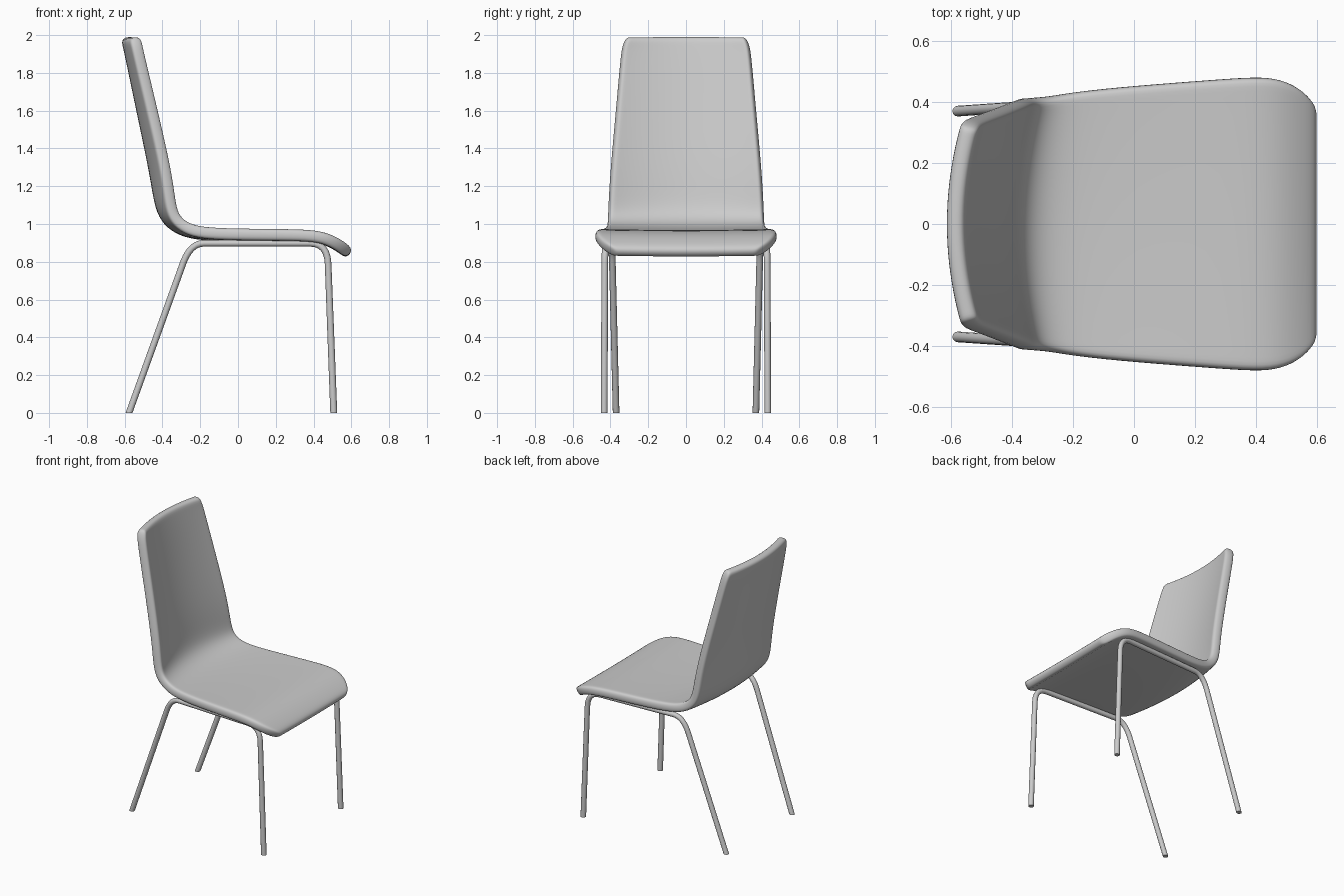
import bpy, bmesh
from math import cos, sin, tau
from mathutils import Vector

cube = bpy.data.objects.get("Cube")
if cube:
    bpy.data.objects.remove(cube)

grey = bpy.data.materials.new("light grey")
grey.use_nodes = True
COLOR = (0.6, 0.6, 0.6, 1)
grey.diffuse_color = COLOR
grey.node_tree.nodes["Principled BSDF"].inputs["Base Color"].default_value = COLOR


def make_object(name, bm):
    bmesh.ops.recalc_face_normals(bm, faces=bm.faces)
    for face in bm.faces:
        face.smooth = True
    mesh = bpy.data.meshes.new(name)
    bm.to_mesh(mesh)
    bm.free()
    mesh.materials.append(grey)
    obj = bpy.data.objects.new(name, mesh)
    bpy.context.collection.objects.link(obj)
    return obj


def bridge(bm, rows, closed=False):
    for a, b in zip(rows, rows[1:]):
        n = len(a)
        for i in range(n if closed else n - 1):
            j = (i + 1) % n
            bm.faces.new((a[i], a[j], b[j], b[i]))


# Seat shell: stations from backrest top to seat lip
# (x, z, half width, forward bow of the edges, upward lift of the edges)
STATIONS = [
    (-.592, 1.99, .315, .05, 0), (-.582, 1.945, .337, .05, 0),
    (-.563, 1.86, .347, .05, 0), (-.51, 1.6, .37, .06, 0),
    (-.457, 1.35, .393, .065, 0), (-.43, 1.2, .404, .065, 0),
    (-.412, 1.09, .41, .06, 0), (-.375, 1.015, .413, .045, .01),
    (-.30, .963, .418, .025, .015), (-.19, .942, .435, 0, .01),
    (0, .937, .454, 0, .008), (.25, .937, .473, 0, .006),
    (.40, .935, .484, 0, .004), (.48, .915, .477, 0, .004),
    (.55, .875, .44, 0, .004), (.592, .838, .375, 0, .004),
]
COLUMNS = (-1, -.93, -.72, -.38, 0, .38, .72, .93, 1)
bm = bmesh.new()
rows = [[bm.verts.new((x + bow * abs(c) ** 2, w * c, z + lift * c * c))
         for c in COLUMNS] for x, z, w, bow, lift in STATIONS]
bridge(bm, rows)
shell = make_object("seat_shell", bm)
solid = shell.modifiers.new("thickness", 'SOLIDIFY')
solid.thickness = 0.062
solid.offset = 0
soft = shell.modifiers.new("rounding", 'SUBSURF')
soft.levels = soft.render_levels = 2


# Tube frames: one bent tube per side makes a front leg, a seat rail and a back leg
def bend(start, corner, end, steps=6):
    a, b, c = Vector(start), Vector(corner), Vector(end)
    return [a.lerp(b, t / steps).lerp(b.lerp(c, t / steps), t / steps)
            for t in range(steps + 1)]


def tube_frame(name, side, radius=0.0175, sides=12):
    path = [Vector((.507, .433, 0))]
    path += bend((.477, .43, .79), (.473, .428, .898), (.38, .424, .898))
    path += bend((-.18, .398, .898), (-.25, .394, .898), (-.288, .39, .8))
    path += [Vector((-.577, .37, 0))]
    bm = bmesh.new()
    rings = []
    last = len(path) - 1
    for i, p in enumerate(path):
        if i in (0, last):
            across = Vector((1 if i == 0 else -1, 0, 0)) * 1.05
        else:
            tangent = (path[i + 1] - path[i - 1]).normalized()
            across = tangent.cross(Vector((0, -1, 0))).normalized()
        ring = []
        for k in range(sides):
            q = p + radius * (cos(tau * k / sides) * Vector((0, 1, 0))
                              + sin(tau * k / sides) * across)
            ring.append(bm.verts.new((q.x, q.y * side, q.z)))
        rings.append(ring)
    bridge(bm, rings, closed=True)
    caps = [bm.faces.new(rings[0]), bm.faces.new(rings[-1])]
    # Keep the foot ends crisp
    for cap in caps:
        for edge in cap.edges:
            edge.smooth = False
    return make_object(name, bm)


tube_frame("left_leg_frame", 1)
tube_frame("right_leg_frame", -1)
